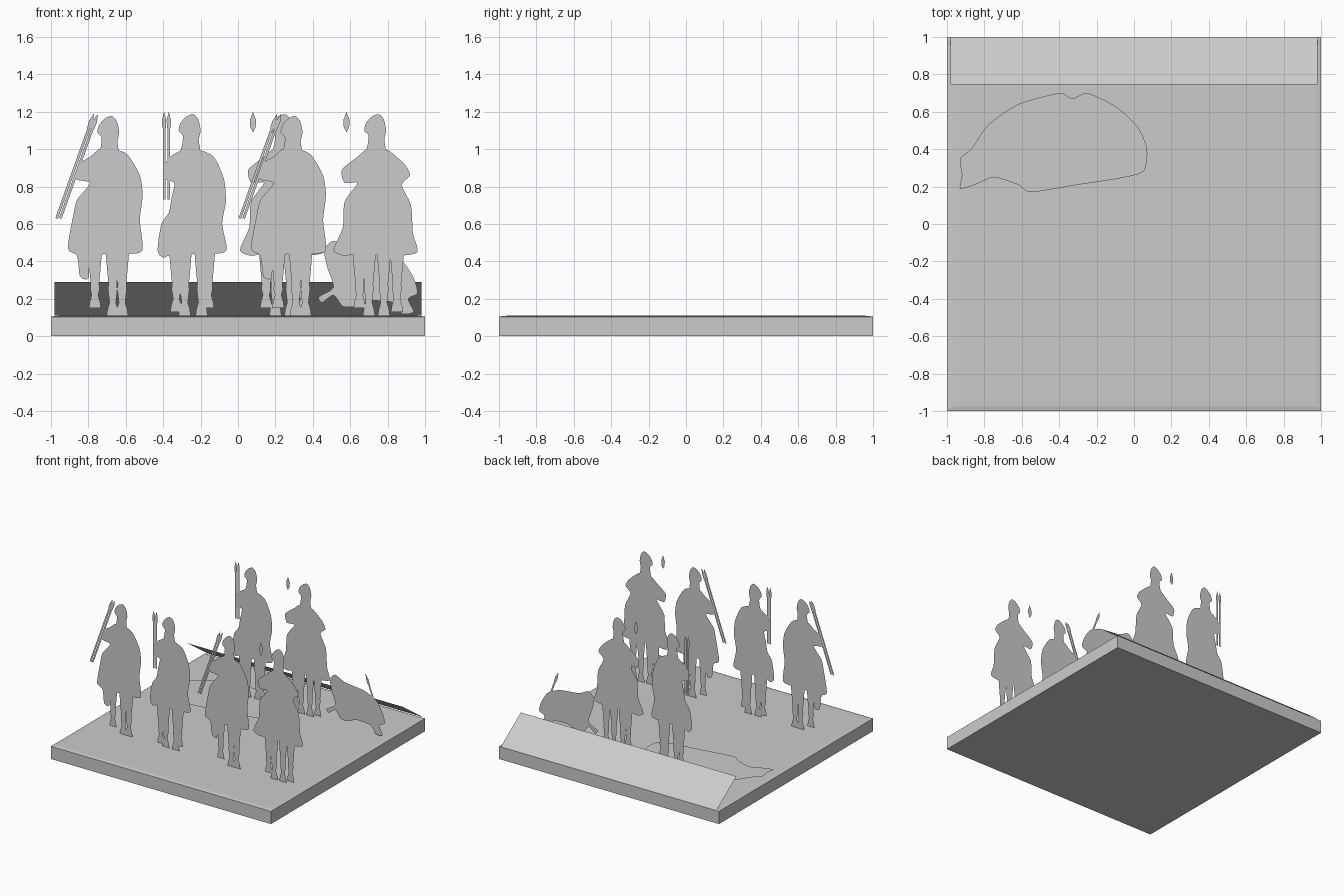
import bpy
import bmesh
from mathutils import Vector

default_cube = bpy.data.objects.get("Cube")
if default_cube:
    bpy.data.objects.remove(default_cube, do_unlink=True)

# One plain grey for everything
grey = bpy.data.materials.new("plain_grey")
grey.use_nodes = True
grey_value = (0.6, 0.6, 0.6, 1)
grey.diffuse_color = grey_value
grey.node_tree.nodes["Principled BSDF"].inputs["Base Color"].default_value = grey_value

GROUND = 0.11


def finish(name, bm, location=(0, 0, 0)):
    """Turn a bmesh into a named grey object."""
    mesh = bpy.data.meshes.new(name)
    bm.to_mesh(mesh)
    bm.free()
    mesh.materials.append(grey)
    obj = bpy.data.objects.new(name, mesh)
    obj.location = location
    bpy.context.scene.collection.objects.link(obj)
    return obj


def smooth_loop(points, steps=4):
    """Closed rounded outline through the given points."""
    result = []
    count = len(points)
    for i in range(count):
        a, b, c, d = (Vector(points[(i + k) % count]) for k in (-1, 0, 1, 2))
        for s in range(steps):
            t = s / steps
            tangent_in, tangent_out = (c - a) * 0.35, (d - b) * 0.35
            result.append(b * (2*t**3 - 3*t**2 + 1) + c * (3*t**2 - 2*t**3)
                          + tangent_in * (t**3 - 2*t**2 + t)
                          + tangent_out * (t**3 - t**2))
    return result


def add_flat(bm, outline, upright=True):
    """Fill an outline as a paper-thin cutout, facing the front or upward."""
    area = sum(p[0] * q[1] - q[0] * p[1]
               for p, q in zip(outline, outline[1:] + outline[:1]))
    if area < 0:
        outline = outline[::-1]
    verts = [bm.verts.new((p[0], 0, p[1]) if upright else (p[0], p[1], 0))
             for p in outline]
    face = bm.faces.new(verts)
    face.normal_update()
    bmesh.ops.triangulate(bm, faces=[face], ngon_method='EAR_CLIP')


def add_leg(bm, u, bottom, width=0.05):
    """Horse leg with a knee, a slim shin and a hoof."""
    rows = [(0.48, 0.8), (0.36, 0.6), (0.28, 0.45), (0.25, 0.5),
            (bottom + 0.07, 0.34), (bottom + 0.035, 0.55), (bottom, 0.65)]
    left = [(u - width * w, z) for z, w in rows]
    right = [(u + width * w, z) for z, w in reversed(rows)]
    add_flat(bm, left + right)


def add_spear_head(bm, tip, direction, length=0.11, width=0.018):
    """Leaf-shaped blade."""
    side = Vector((-direction.y, direction.x)) * width
    tip = Vector(tip)
    shoulder, heel = tip - direction * length * 0.4, tip - direction * length * 0.75
    add_flat(bm, [tip, shoulder + side * 0.9, heel + side * 0.8,
                  tip - direction * length, heel - side * 0.8, shoulder - side * 0.9])


def add_spear(bm, foot, tip, width=0.007):
    """Straight shaft topped with a blade."""
    foot, tip = Vector(foot), Vector(tip)
    direction = (tip - foot).normalized()
    side = Vector((-direction.y, direction.x)) * width
    neck = tip - direction * 0.08
    add_flat(bm, [foot - side, neck - side, neck + side, foot + side])
    add_spear_head(bm, tip, direction, width=width * 1.8)


# Crested, visored head shared by every rider
HEAD = [(-.05, .97), (-.042, 1.03), (-.04, 1.075), (-.062, 1.1), (-.052, 1.14),
        (-.02, 1.175), (.015, 1.187), (.042, 1.16), (.055, 1.1),
        (.045, 1.05), (.05, .97)]
HEAD_OFFSET = {"lancer": (0, -.01), "guard": (-.015, 0), "captain": (-.003, 0)}

# Rider, shield and horse body outlines, relative to the rider's centre
LANCER = [(-.05, 1), (-.1, .96), (-.16, .92), (-.175, .84), (-.1, .82),
          (-.17, .73), (-.19, .65), (-.22, .47), (-.17, .43), (-.155, .32),
          (-.11, .31), (-.09, .43), (.1, .44), (.18, .46), (.165, .62),
          (.18, .75), (.165, .86), (.1, .97), (.03, 1)]
GUARD = [(-.05, 1), (-.12, .96), (-.16, .9), (-.15, .84), (-.1, .82),
         (-.115, .74), (-.13, .66), (-.17, .6), (-.19, .46), (-.16, .42),
         (-.1, .44), (.1, .44), (.18, .46), (.155, .6), (.175, .72),
         (.165, .84), (.11, .96), (.02, 1)]
CAPTAIN = [(-.05, 1), (-.1, .96), (-.185, .89), (-.17, .82), (-.1, .82),
           (-.17, .72), (-.18, .58), (-.23, .46), (-.17, .43), (-.1, .44),
           (.11, .43), (.22, .45), (.195, .55), (.185, .7), (.135, .81),
           (.18, .86), (.15, .92), (.07, .99), (.03, 1)]


def make_rider(name, kind, x, y):
    bm = bmesh.new()
    du, dz = HEAD_OFFSET[kind]
    add_flat(bm, smooth_loop([(u + du, z + dz) for u, z in HEAD]))
    if kind == "lancer":
        add_flat(bm, smooth_loop(LANCER))
        legs = [(-.075, .15), (.02, GROUND), (.07, GROUND)]
        for gap in (0, 0.02):
            add_spear(bm, (-.28 + gap, .63), (-.08 + gap, 1.19))
    elif kind == "guard":
        add_flat(bm, smooth_loop(GUARD))
        legs = [(-.09, .13), (-.045, GROUND), (.045, GROUND), (.08, .15)]
        for u in (-.155, -.13):
            add_spear(bm, (u, .73), (u, 1.2))
    else:
        add_flat(bm, smooth_loop(CAPTAIN))
        legs = [(-.09, .15), (-.04, GROUND), (.04, GROUND), (.11, .13)]
        add_spear_head(bm, (-.16, 1.2), Vector((0, 1)))
    for u, bottom in legs:
        add_leg(bm, u, bottom)
    finish(name, bm, (x, y, 0))


# Base slab with a shallow sloped rim
bm = bmesh.new()
rings = []
for half, z in [(1, 0), (1, 0.104), (0.975, 0.109), (0.94, GROUND)]:
    rings.append([bm.verts.new((sx * half, sy * half, z))
                  for sx, sy in ((-1, -1), (1, -1), (1, 1), (-1, 1))])
bm.faces.new(rings[0][::-1])
bm.faces.new(rings[-1])
for low, high in zip(rings, rings[1:]):
    for i in range(4):
        j = (i + 1) % 4
        bm.faces.new((low[i], low[j], high[j], high[i]))
finish("base_slab", bm)

# Leaning panel along the back edge
bm = bmesh.new()
bm.faces.new([bm.verts.new(co) for co in
              ((.98, 1, GROUND), (.98, .745, .29), (-.98, .745, .29), (-.98, 1, GROUND))])
finish("back_panel", bm)

# Mounted riders: a front row of four and two behind
FRONT, REAR = -0.53, 0.535
make_rider("front_lancer_right", "lancer", -.69, FRONT)
make_rider("front_guard", "guard", -.24, FRONT)
make_rider("front_lancer_left", "lancer", .29, FRONT)
make_rider("front_captain", "captain", .74, FRONT)
make_rider("rear_guard", "guard", -.24, REAR)
make_rider("rear_captain", "captain", .24, REAR)

# Fallen horse propped upright, with a broken spear
bm = bmesh.new()
add_flat(bm, smooth_loop([
    (.43, .21), (.51, .26), (.48, .36), (.46, .46), (.51, .51), (.6, .47),
    (.77, .45), (.88, .4), (.94, .31), (.96, .23), (.91, .2), (.94, .13),
    (.88, .12), (.83, .18), (.7, .19), (.63, .16), (.56, .16), (.51, .22), (.45, .18)]))
add_spear(bm, (.86, .39), (.785, .59))
finish("fallen_horse", bm, (0, REAR, 0))

# Fallen horse lying flat on the ground
bm = bmesh.new()
add_flat(bm, smooth_loop([
    (-.93, .35), (-.87, .4), (-.78, .53), (-.62, .64), (-.4, .7), (-.33, .67),
    (-.25, .7), (-.1, .63), (.02, .52), (.07, .4), (.05, .28), (-.1, .24),
    (-.3, .21), (-.55, .17), (-.62, .21), (-.75, .25), (-.85, .21),
    (-.93, .19), (-.92, .26)]), upright=False)
finish("ground_horse", bm, (0, 0, GROUND + 0.01))
